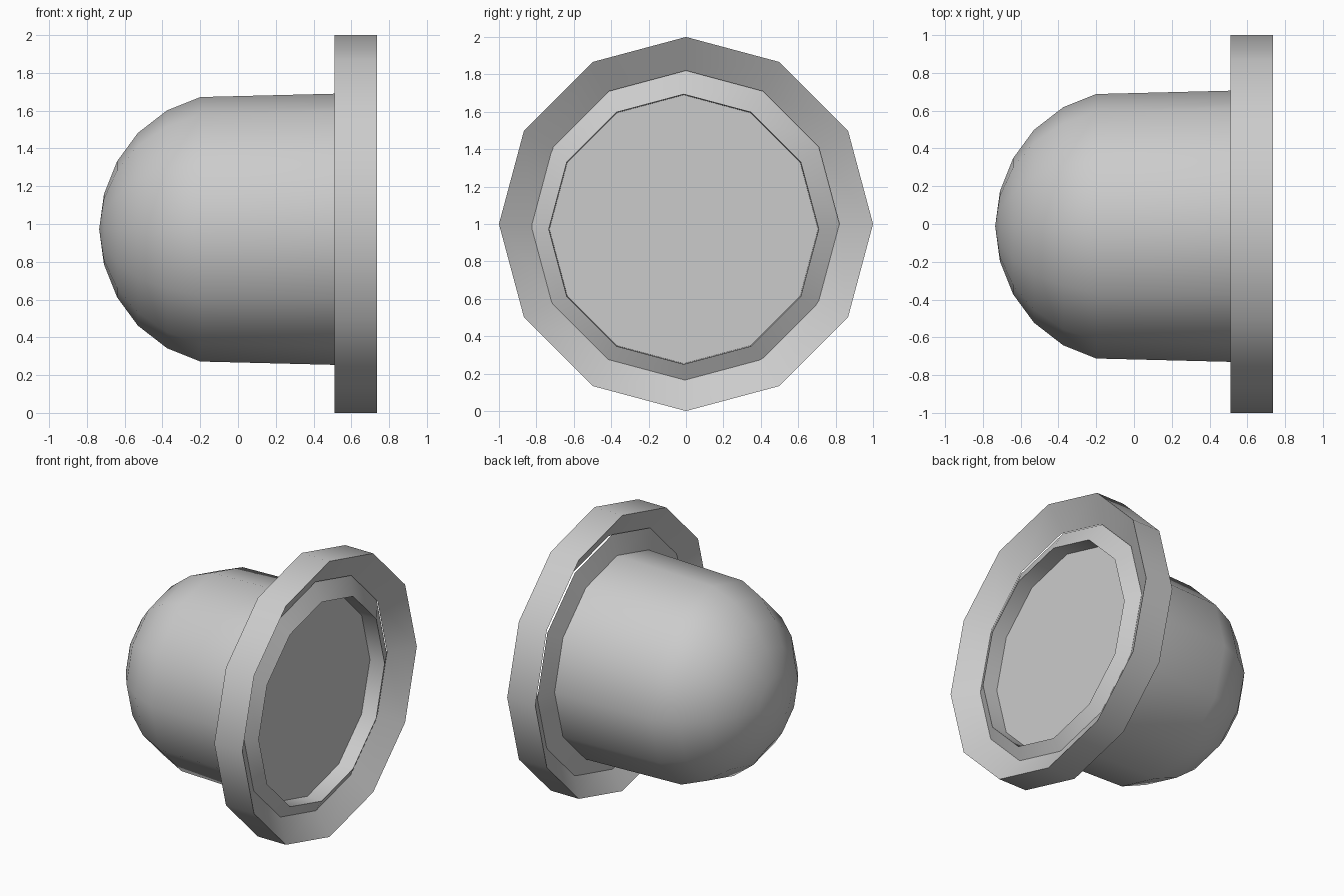
import bpy, math

if "Cube" in bpy.data.objects:
    bpy.data.objects.remove(bpy.data.objects["Cube"])

SIDES = 12


def revolve(name, profile, cy, cz, closed=False, angle=40):
    """Spin (x, radius) points about an axis along x; radius 0 makes a pole."""
    verts, faces, rings = [], [], []
    for x, r in profile:
        start = len(verts)
        if r == 0:
            verts.append((x, cy, cz))
            rings.append([start] * SIDES)
        else:
            for i in range(SIDES):
                a = 2 * math.pi * i / SIDES
                verts.append((x, cy + r * math.cos(a), cz + r * math.sin(a)))
            rings.append(list(range(start, start + SIDES)))
    pairs = list(zip(rings, rings[1:]))
    if closed:
        pairs.append((rings[-1], rings[0]))
    for a, b in pairs:
        for i in range(SIDES):
            j = (i + 1) % SIDES
            quad = list(dict.fromkeys((a[i], b[i], b[j], a[j])))
            faces.append(quad)
    mesh = bpy.data.meshes.new(name)
    mesh.from_pydata(verts, [], faces)
    mesh.update()
    obj = bpy.data.objects.new(name, mesh)
    bpy.context.collection.objects.link(obj)
    bpy.ops.object.select_all(action='DESELECT')
    obj.select_set(True)
    bpy.context.view_layer.objects.active = obj
    bpy.ops.object.mode_set(mode='EDIT')
    bpy.ops.mesh.select_all(action='SELECT')
    bpy.ops.mesh.normals_make_consistent(inside=False)
    bpy.ops.object.mode_set(mode='OBJECT')
    bpy.ops.object.shade_smooth_by_angle(angle=math.radians(angle))
    return obj


# Outer ring with a triangular section, pointing inwards
revolve("outer_ring", [(0.51, 1.0), (0.735, 1.0), (0.622, 0.82)], 0, 1, closed=True)

# Rounded dome, its hidden flange, the raised rim and the recessed flat back
revolve("dome", [(-0.735, 0), (-0.71, 0.185), (-0.64, 0.36), (-0.53, 0.51),
                 (-0.375, 0.63), (-0.2, 0.70), (0.56, 0.719), (0.60, 0.86),
                 (0.68, 0.722), (0.565, 0.718), (0.565, 0)], -0.012, 0.972)
